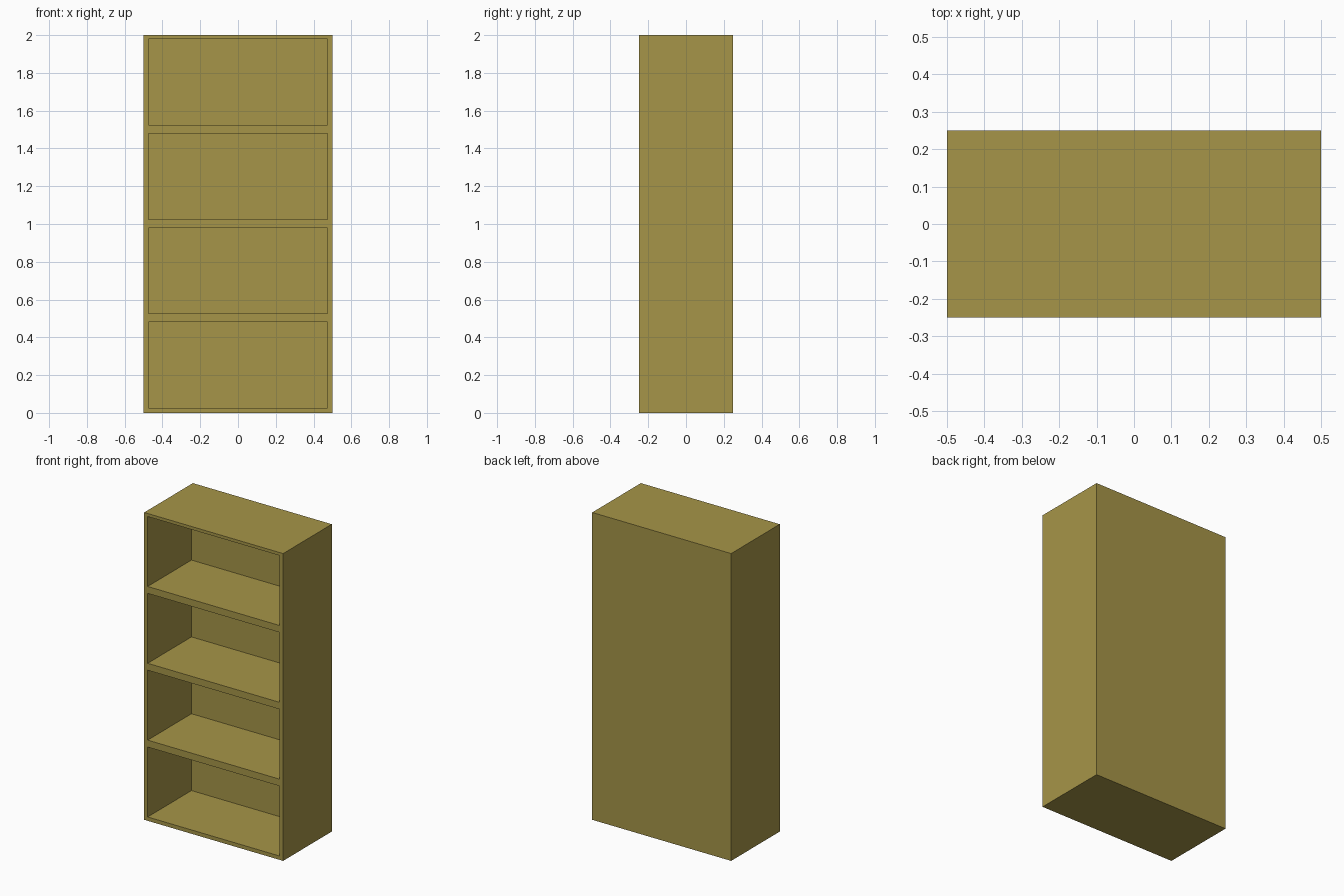
import bpy

if "Cube" in bpy.data.objects:
    bpy.data.objects.remove(bpy.data.objects["Cube"])

W, D, H = 1.0, 0.5, 2.0
ROWS, PITCH = 4, 0.5
OPEN_HALF, OPEN_LOW, OPEN_HIGH = 0.475, 0.025, 0.48
BACK_Y = 0.20          # inner face of the back panel


def box(name, lo, hi):
    """Axis-aligned box between two corners, with scale applied."""
    centre = [(a + b) / 2 for a, b in zip(lo, hi)]
    bpy.ops.mesh.primitive_cube_add(size=1, location=centre)
    obj = bpy.context.object
    obj.name = name
    obj.scale = [b - a for a, b in zip(lo, hi)]
    bpy.ops.object.transform_apply(location=True, rotation=False, scale=True)
    return obj


# Solid outer case
case = box("bookcase", (-W / 2, -D / 2, 0), (W / 2, D / 2, H))
wood = bpy.data.materials.new("wood")
wood.diffuse_color = (0.38, 0.30, 0.065, 1)
wood.use_nodes = True
wood.node_tree.nodes["Principled BSDF"].inputs["Base Color"].default_value = wood.diffuse_color
case.data.materials.append(wood)

# Four open compartments carved in from the front
for i in range(ROWS):
    z = i * PITCH
    cutter = box(f"compartment_cutter_{i + 1}",
                 (-OPEN_HALF, -D / 2 - 0.1, z + OPEN_LOW),
                 (OPEN_HALF, BACK_Y, z + OPEN_HIGH))
    cutter.hide_render = True
    bpy.context.view_layer.objects.active = case
    mod = case.modifiers.new(f"compartment_{i + 1}", 'BOOLEAN')
    mod.operation = 'DIFFERENCE'
    mod.solver = 'EXACT'
    mod.object = cutter
    bpy.ops.object.modifier_apply(modifier=mod.name)
    bpy.data.objects.remove(cutter, do_unlink=True)
